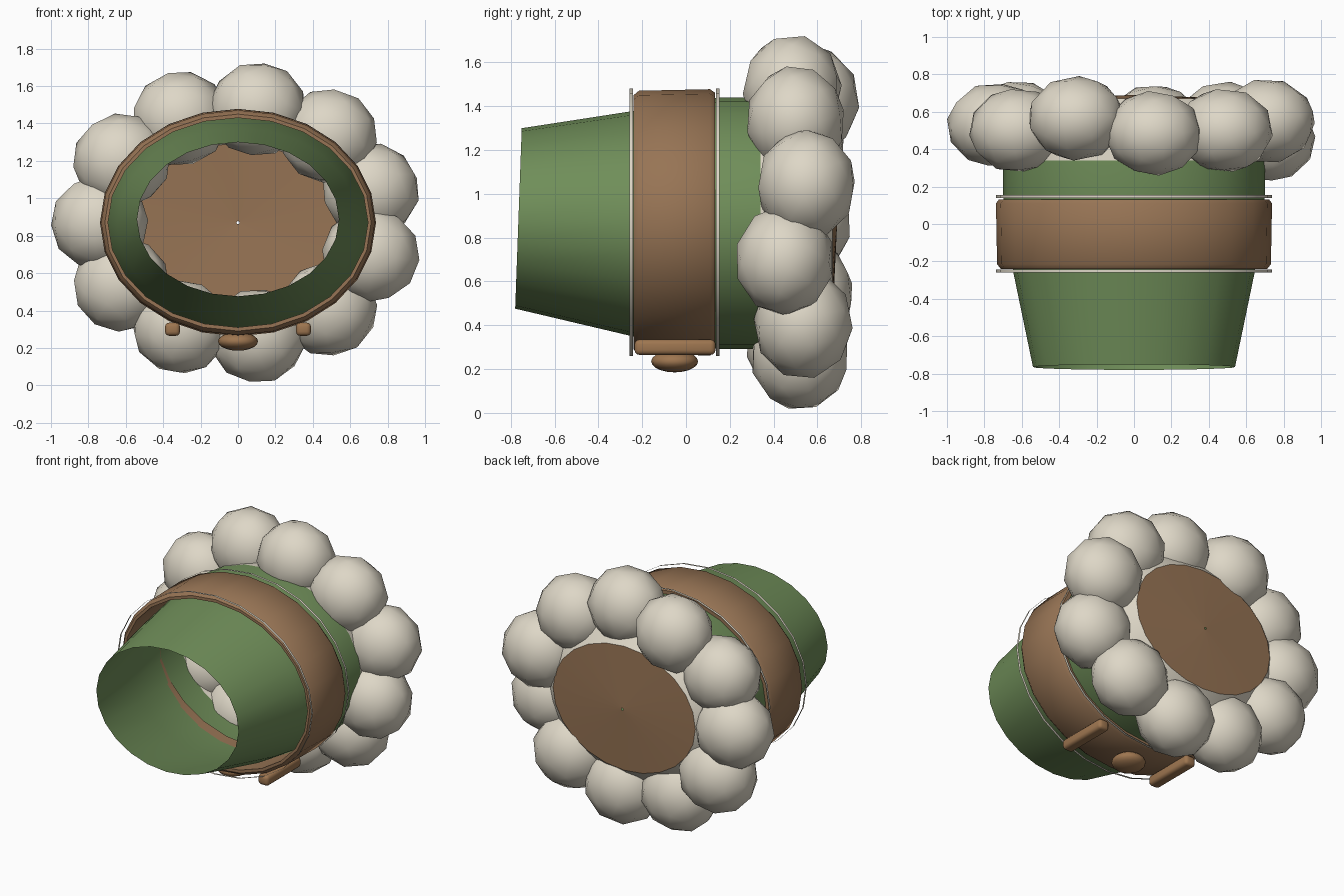
import bpy, bmesh, math, random
from mathutils import Euler

random.seed(4)
SEG = 24
CZ = 0.87  # height of the long axis

cube = bpy.data.objects.get("Cube")
if cube:
    bpy.data.objects.remove(cube, do_unlink=True)


def material(name, rgb):
    m = bpy.data.materials.new(name)
    m.use_nodes = True
    m.diffuse_color = (*rgb, 1)
    bsdf = next(n for n in m.node_tree.nodes if n.type == "BSDF_PRINCIPLED")
    bsdf.inputs["Base Color"].default_value = (*rgb, 1)
    bsdf.inputs["Roughness"].default_value = 0.8
    return m


GREEN = material("green_cloth", (0.16, 0.27, 0.10))
BROWN = material("brown_leather", (0.31, 0.175, 0.09))
CREAM = material("cream_fleece", (0.73, 0.68, 0.57))
WOOD = material("warm_brown", (0.34, 0.18, 0.08))


def finish(name, bm, mat, angle=40):
    bmesh.ops.recalc_face_normals(bm, faces=bm.faces)
    me = bpy.data.meshes.new(name)
    bm.to_mesh(me)
    bm.free()
    me.materials.append(mat)
    ob = bpy.data.objects.new(name, me)
    bpy.context.collection.objects.link(ob)
    bpy.ops.object.select_all(action="DESELECT")
    ob.select_set(True)
    bpy.context.view_layer.objects.active = ob
    bpy.ops.object.shade_smooth_by_angle(angle=math.radians(angle))
    return ob


def loft(name, rings, mat, closed=False):
    """Elliptical tube along y; each ring is (y, x radius, z radius, centre z, lean)."""
    bm = bmesh.new()
    loops = []
    for y, rx, rz, cz, lean in rings:
        loop = []
        for i in range(SEG):
            a = math.tau * i / SEG
            s = math.sin(a)
            loop.append(bm.verts.new((rx * math.cos(a), y + lean * s, cz + rz * s)))
        loops.append(loop)
    pairs = list(zip(loops, loops[1:]))
    if closed:
        pairs.append((loops[-1], loops[0]))
    for a, b in pairs:
        for i in range(SEG):
            j = (i + 1) % SEG
            bm.faces.new((a[i], a[j], b[j], b[i]))
    return finish(name, bm, mat)


# Tapering open sleeve
loft("sleeve", [(-0.765, 0.54, 0.412, 0.888, 0.015),
                (-0.25, 0.647, 0.513, 0.864, 0),
                (0.15, 0.70, 0.575, 0.866, 0),
                (0.34, 0.70, 0.575, 0.866, 0)], GREEN)

# Fleece cuff narrowing to the end panel
loft("cuff_lining", [(0.34, 0.70, 0.575, 0.866, 0),
                     (0.56, 0.67, 0.55, CZ, 0),
                     (0.67, 0.54, 0.425, CZ, 0)], CREAM)

# Shallow end panel with a pinhole in the middle
loft("end_panel", [(0.67, 0.54, 0.425, CZ, 0),
                   (0.69, 0.008, 0.008, CZ, 0)], BROWN)

# Thick band standing clear of the sleeve
loft("band", [(-0.24, 0.712, 0.58, CZ, 0), (-0.215, 0.732, 0.601, CZ, 0),
              (0.11, 0.738, 0.608, CZ, 0), (0.132, 0.722, 0.592, CZ, 0),
              (0.132, 0.698, 0.565, CZ, 0), (-0.24, 0.695, 0.56, CZ, 0)],
     BROWN, closed=True)

# Thin trim hoops on both edges of the band
for name, y in (("front_trim", -0.25), ("back_trim", 0.146)):
    loft(name, [(y - 0.008, 0.738, 0.611, CZ, 0),
                (y + 0.008, 0.738, 0.611, CZ, 0)], CREAM)

# Ring of fleece puffs
depths = (0.53, 0.50, 0.565, 0.485, 0.50, 0.55, 0.45, 0.535, 0.52, 0.50, 0.54)
for k, y in enumerate(depths):
    a = math.pi - math.tau * k / len(depths)
    bm = bmesh.new()
    bmesh.ops.create_icosphere(bm, subdivisions=2, radius=1)
    turn = Euler([random.uniform(0, math.tau) for _ in range(3)]).to_matrix()
    bmesh.ops.rotate(bm, verts=bm.verts, matrix=turn)
    bmesh.ops.scale(bm, verts=bm.verts, vec=(0.262, 0.228, 0.255))
    bmesh.ops.translate(bm, verts=bm.verts,
                        vec=(0.74 * math.cos(a), y, CZ + 0.612 * math.sin(a)))
    finish(f"fleece_puff_{k + 1}", bm, CREAM)

# Rounded rails under the band
for name, x in (("left_rail", 0.35), ("right_rail", -0.35)):
    bm = bmesh.new()
    bmesh.ops.create_cube(bm, size=1)
    bmesh.ops.scale(bm, verts=bm.verts, vec=(0.08, 0.37, 0.07))
    bmesh.ops.translate(bm, verts=bm.verts, vec=(x, -0.05, 0.30))
    bmesh.ops.bevel(bm, geom=bm.edges[:], offset=0.022, segments=3,
                    profile=0.5, affect="EDGES")
    finish(name, bm, WOOD)

# Flattened button between the rails
bm = bmesh.new()
bmesh.ops.create_uvsphere(bm, u_segments=16, v_segments=10, radius=1)
bmesh.ops.scale(bm, verts=bm.verts, vec=(0.107, 0.107, 0.05))
bmesh.ops.translate(bm, verts=bm.verts, vec=(0, -0.052, 0.235))
finish("button", bm, WOOD)
